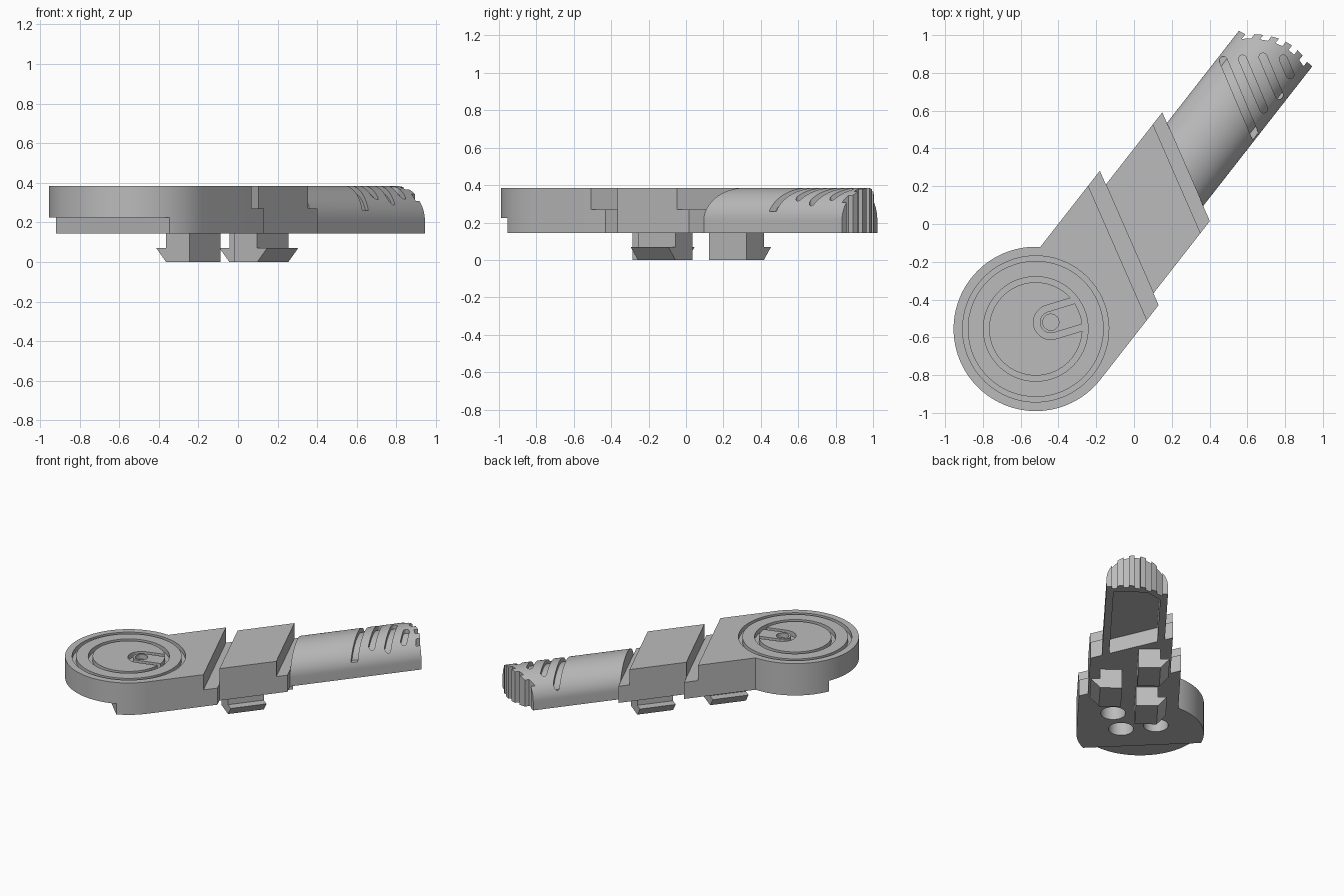
import bpy, bmesh
from math import sin, cos, pi, radians
from mathutils import Matrix

old = bpy.data.objects.get("Cube")
if old:
    bpy.data.objects.remove(old, do_unlink=True)

TURN = Matrix.Rotation(radians(52), 4, 'Z')   # long axis is built along x, then turned
BASE, TOP, LIP = 0.145, 0.385, 0.27
SLANT = 0.54                                  # lean of the diagonal joints
DISC = (-0.758, 0.068)
RADIUS = 0.435

grey = bpy.data.materials.new("plain_grey")
grey.use_nodes = True
grey.diffuse_color = (0.5, 0.5, 0.5, 1)
grey.node_tree.nodes["Principled BSDF"].inputs["Base Color"].default_value = (0.5, 0.5, 0.5, 1)


def extrude(name, points, offset):
    """Closed outline pushed along an offset into a solid."""
    bm = bmesh.new()
    face = bm.faces.new([bm.verts.new(p) for p in points])
    new = bmesh.ops.extrude_face_region(bm, geom=[face])["geom"]
    bmesh.ops.translate(bm, vec=offset, verts=[v for v in new if isinstance(v, bmesh.types.BMVert)])
    bmesh.ops.recalc_face_normals(bm, faces=bm.faces)
    mesh = bpy.data.meshes.new(name)
    bm.to_mesh(mesh)
    bm.free()
    mesh.materials.append(grey)
    obj = bpy.data.objects.new(name, mesh)
    bpy.context.collection.objects.link(obj)
    return obj


def prism(name, outline, z0, z1):
    return extrude(name, [(x, y, z0) for x, y in outline], (0, 0, z1 - z0))


def combine(obj, other, operation='DIFFERENCE'):
    mod = obj.modifiers.new("cut", 'BOOLEAN')
    mod.operation, mod.object, mod.solver = operation, other, 'EXACT'
    bpy.context.view_layer.objects.active = obj
    bpy.ops.object.modifier_apply(modifier=mod.name)
    bpy.data.objects.remove(other, do_unlink=True)
    return obj


def arc(center, r, a0, a1, n):
    return [(center[0] + r * cos(radians(a0 + (a1 - a0) * i / n)),
             center[1] + r * sin(radians(a0 + (a1 - a0) * i / n))) for i in range(n + 1)]


def circle(center, r, n=64):
    return arc(center, r, 0, 360, n)[:-1]


def stadium(start, angle, length, r):
    a = radians(angle)
    end = (start[0] + length * cos(a), start[1] + length * sin(a))
    return arc(start, r, angle + 90, angle + 270, 16) + arc(end, r, angle - 90, angle + 90, 16)


def joint(at, t):
    return (at + SLANT * t, t)


def slanted(at0, at1, right, left):
    return [joint(at0, right), joint(at1, right), joint(at1, left), joint(at0, left)]


def dome(name, inset):
    """Arched bar with straight lower sides."""
    w, spring = 0.211 - inset, 0.21
    sec = [(0.1, -0.019 + w * cos(pi * i / 40), spring + (TOP - inset - spring) * sin(pi * i / 40))
           for i in range(41)]
    sec += [(0.1, -0.019 - w, BASE), (0.1, -0.019 + w, BASE)]
    return extrude(name, sec, (1.3, 0, 0))


# Round head with its straight shoulder
outline = arc(DISC, RADIUS, 34.8, 270, 72) + [joint(-0.16, -0.367), joint(-0.16, 0.316)]
head = prism("round_head", outline, BASE, TOP)
combine(head, prism("tail_relief", [(-1.4, -0.8), (-1.022, -0.8), (-0.833, 0.8), (-1.4, 0.8)], 0, 0.225))

# Ring grooves, pointer groove and its pivot on the head
FLOOR = TOP - 0.035
for outer, inner in ((0.387, 0.36), (0.277, 0.247)):
    ring = prism("ring_cutter", circle(DISC, outer), FLOOR, 0.5)
    combine(ring, prism("ring_core", circle(DISC, inner), 0.3, 0.6))
    combine(head, ring)
pivot = (-0.681, 0.027)
pointer = prism("pointer_cutter", stadium(pivot, -35, 0.4, 0.092), FLOOR, 0.5)
combine(pointer, prism("pointer_limit", circle(DISC, 0.26), 0.3, 0.6), 'INTERSECT')
combine(pointer, prism("pointer_core", stadium(pivot, -35, 0.4, 0.058), 0.25, 0.65))
combine(head, pointer)
combine(head, prism("pivot_cutter", circle(pivot, 0.043, 32), FLOOR, 0.5))

# Sockets under the head
for spot in ((-0.699, -0.064), (-0.642, 0.171), (-0.486, -0.126), (-0.428, 0.109)):
    combine(head, prism("socket_cutter", circle(spot, 0.085, 32), 0.1, 0.25))

# Middle block and the low lips in the diagonal grooves
parts = [head,
         prism("head_lip", slanted(-0.16, -0.06, -0.367, 0.316), BASE, LIP),
         prism("middle_block", slanted(-0.06, 0.345, -0.307, 0.246), BASE, TOP),
         prism("middle_lip", slanted(0.345, 0.425, -0.307, 0.246), BASE, LIP)]

# Arched handle trimmed to a toothed, bowed tip
plan = [joint(0.425, 0.4), joint(0.425, -0.4), (1.2, -0.4)]
edge = [-0.232 + 0.0386 * i for i in range(12)]
edge[0], edge[-1] = -0.4, 0.4
for i in range(11):
    for t in edge[i:i + 2]:
        bow = 1.26 - 1.78 * (max(-0.23, min(0.193, t)) + 0.09) ** 2
        plan.append((bow - 0.03 * (i % 2), t))
handle = dome("handle", 0)
combine(handle, prism("handle_plan", plan, 0, 0.6), 'INTERSECT')

# Curved grip slots
for s, t, length in ((0.973, 0.16, 0.51), (1.042, 0.085, 0.287), (1.117, 0.006, 0.22), (1.175, -0.085, 0.09)):
    slot = prism("slot_cutter", stadium((s, t), -119, length, 0.021), LIP - 0.01, 0.5)
    combine(slot, dome("slot_floor", 0.03))
    combine(handle, slot)

# Hollow underside of the handle
hollow = [joint(0.426, -0.18), (1.17, -0.18), (1.17, 0.05), (1.07, 0.142), joint(0.426, 0.142)]
combine(handle, prism("hollow_cutter", hollow, 0.1, 0.255))
parts.append(handle)

# Snap clips: a stem with a wedge hook pointing outwards
for name, s, inner, side in (("right_clip", -0.143, -0.085, -1),
                             ("left_rear_clip", 0.143, 0.017, 1),
                             ("left_front_clip", -0.376, 0.017, 1)):
    outer = inner + side * 0.15
    tip = outer + side * 0.063
    section = [(inner, 0.15), (inner, 0), (outer, 0), (tip, 0.07), (outer, 0.07), (outer, 0.15)]
    parts.append(extrude(name, [(s, t, z) for t, z in section], (0.255, 0, 0)))

# Turn everything to its final heading and shade
for obj in parts:
    obj.data.transform(TURN)
    bpy.ops.object.select_all(action='DESELECT')
    obj.select_set(True)
    bpy.context.view_layer.objects.active = obj
    bpy.ops.object.shade_smooth_by_angle(angle=radians(25))
